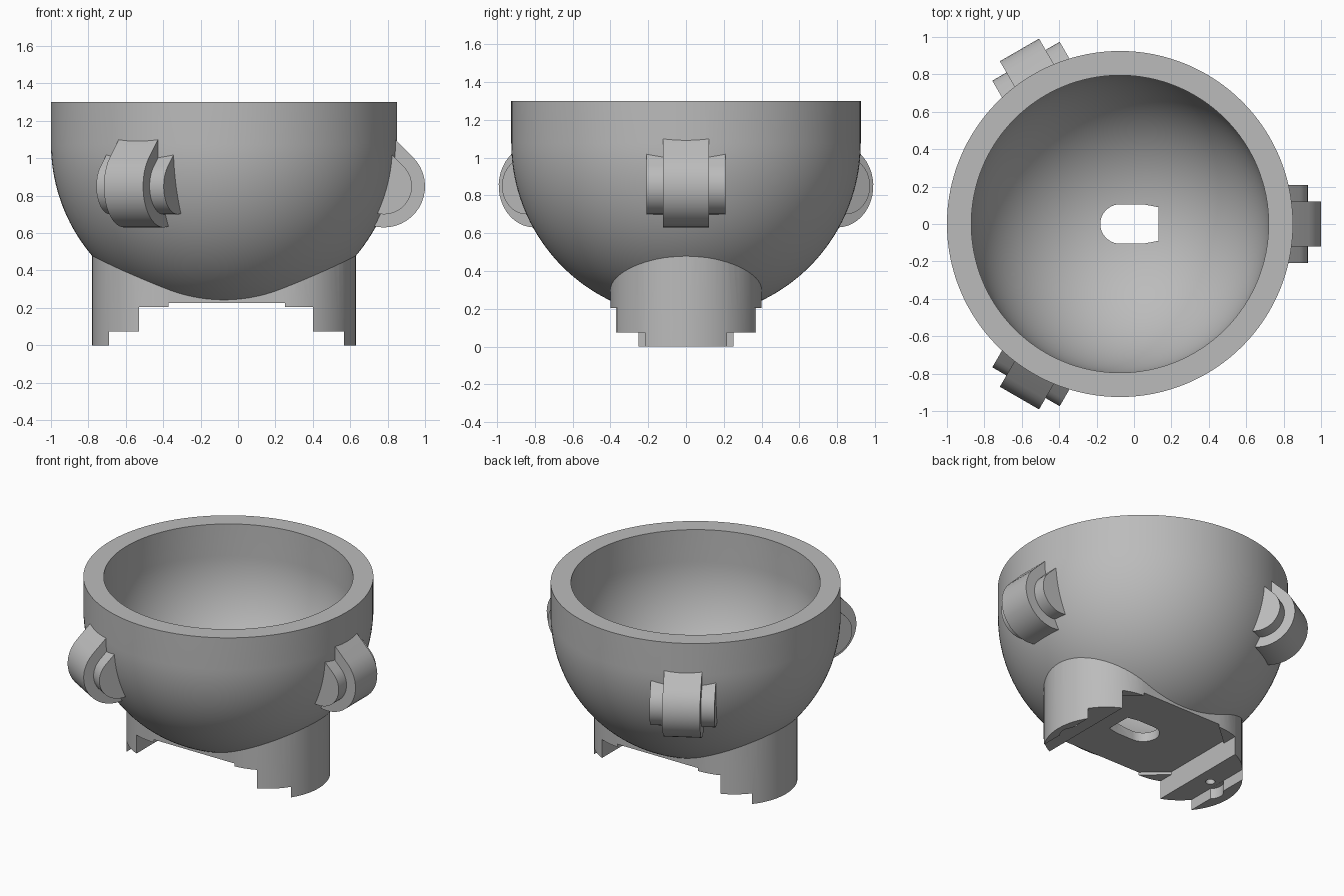
import bpy, bmesh, math
from mathutils import Matrix, Vector

if "Cube" in bpy.data.objects:
    bpy.data.objects.remove(bpy.data.objects["Cube"])

CX = -0.075        # bowl axis
CZ = 1.077         # centre of the spherical part
TOP = 1.3

grey = bpy.data.materials.new("plain grey")
grey.use_nodes = True
colour = (0.5, 0.5, 0.5, 1)
grey.diffuse_color = colour
grey.node_tree.nodes["Principled BSDF"].inputs["Base Color"].default_value = colour


def finish(name, bm):
    bmesh.ops.recalc_face_normals(bm, faces=bm.faces)
    mesh = bpy.data.meshes.new(name)
    bm.to_mesh(mesh)
    bm.free()
    mesh.materials.append(grey)
    obj = bpy.data.objects.new(name, mesh)
    bpy.context.collection.objects.link(obj)
    return obj


def prism(name, points, low, high, matrix=Matrix()):
    """Extrude a flat outline from low to high, then place it."""
    bm = bmesh.new()
    face = bm.faces.new([bm.verts.new((x, y, low)) for x, y in points])
    new = bmesh.ops.extrude_face_region(bm, geom=[face])["geom"]
    verts = [v for v in new if isinstance(v, bmesh.types.BMVert)]
    bmesh.ops.translate(bm, verts=verts, vec=(0, 0, high - low))
    bm.transform(matrix)
    return finish(name, bm)


def round_bowl(name, radius, top):
    """Hemisphere with a straight rim, turned around the bowl axis."""
    steps = 40
    profile = [(radius * math.sin(i * math.pi / 2 / steps),
                CZ - radius * math.cos(i * math.pi / 2 / steps)) for i in range(steps + 1)]
    profile += [(radius, top), (0, top)]
    bm = bmesh.new()
    verts = [bm.verts.new((r, 0, z)) for r, z in profile]
    edges = [bm.edges.new(pair) for pair in zip(verts, verts[1:])]
    bmesh.ops.spin(bm, geom=verts + edges, cent=(0, 0, 0), axis=(0, 0, 1),
                   angle=2 * math.pi, steps=128, use_merge=True)
    bmesh.ops.remove_doubles(bm, verts=bm.verts, dist=1e-5)
    bm.transform(Matrix.Translation((CX, 0, 0)))
    return finish(name, bm)


def arc(x, y, r, start, end, n=32):
    angles = [math.radians(start + (end - start) * i / n) for i in range(n + 1)]
    return [(x + r * math.cos(a), y + r * math.sin(a)) for a in angles]


def circle(x, y, r):
    return arc(x, y, r, 0, 360, 40)[:-1]


def rectangle(x0, x1, y):
    return [(x0, -y), (x1, -y), (x1, y), (x0, y)]


def combine(target, tool, operation):
    mod = target.modifiers.new(operation, 'BOOLEAN')
    mod.operation = operation
    mod.solver = 'EXACT'
    mod.object = tool
    bpy.context.view_layer.objects.active = target
    bpy.ops.object.modifier_apply(modifier=mod.name)
    bpy.data.objects.remove(tool)


bowl = round_bowl("bowl", 0.925, TOP)

# Rounded base that forms the two legs
base = prism("base", arc(CX + 0.305, 0, 0.4, -90, 90) + arc(CX - 0.305, 0, 0.4, 90, 270), 0, 0.7)
combine(bowl, base, 'UNION')

# Three teardrop lugs, each with a thinner pin through it
for k in range(3):
    turn = Matrix.Translation((CX, 0, 0)) @ Matrix.Rotation(k * math.tau / 3, 4, 'Z')
    upright = turn @ Matrix.Translation((0.855, 0, 0.85)) @ Matrix.Rotation(math.pi / 2, 4, 'X')
    for name, r, half in (("lug", 0.22, 0.121), ("lug_pin", 0.15, 0.208)):
        tip = (0, r * math.sqrt(2))
        drop = prism(name, arc(0, 0, r, -225, 45) + [tip], -half, half, upright)
        combine(bowl, drop, 'UNION')

# Hollow of the bowl
combine(bowl, round_bowl("hollow", 0.795, TOP + 0.2), 'DIFFERENCE')

# Space between the legs, with a shallow recess that has cut corners
combine(bowl, prism("leg_gap", rectangle(-0.53, 0.40, 0.6), -0.1, 0.205), 'DIFFERENCE')
recess = [(-0.35, -0.42), (0.23, -0.42), (0.40, -0.26), (0.40, 0.26),
          (0.23, 0.42), (-0.35, 0.42), (-0.53, 0.26), (-0.53, -0.26)]
combine(bowl, prism("recess", recess, -0.1, 0.225), 'DIFFERENCE')

# Stepped feet, screw clearances and screw holes
combine(bowl, prism("foot_step", rectangle(-0.69, 0.566, 0.6), -0.1, 0.075), 'DIFFERENCE')
for x in (-0.635, 0.505):
    combine(bowl, prism("screw_clearance", circle(x, 0, 0.085), -0.1, 0.074), 'DIFFERENCE')
    combine(bowl, prism("screw_hole", circle(x, 0, 0.03), -0.1, 0.2), 'DIFFERENCE')

# Slot through the floor, round at one end
slot = arc(-0.075, 0, 0.105, 90, 270) + [(0.05, -0.105), (0.13, -0.09), (0.13, 0.09), (0.05, 0.105)]
combine(bowl, prism("slot", slot, 0.1, 0.5), 'DIFFERENCE')

bpy.ops.object.select_all(action='DESELECT')
bowl.select_set(True)
bpy.context.view_layer.objects.active = bowl
bpy.ops.object.shade_smooth_by_angle(angle=math.radians(25))
